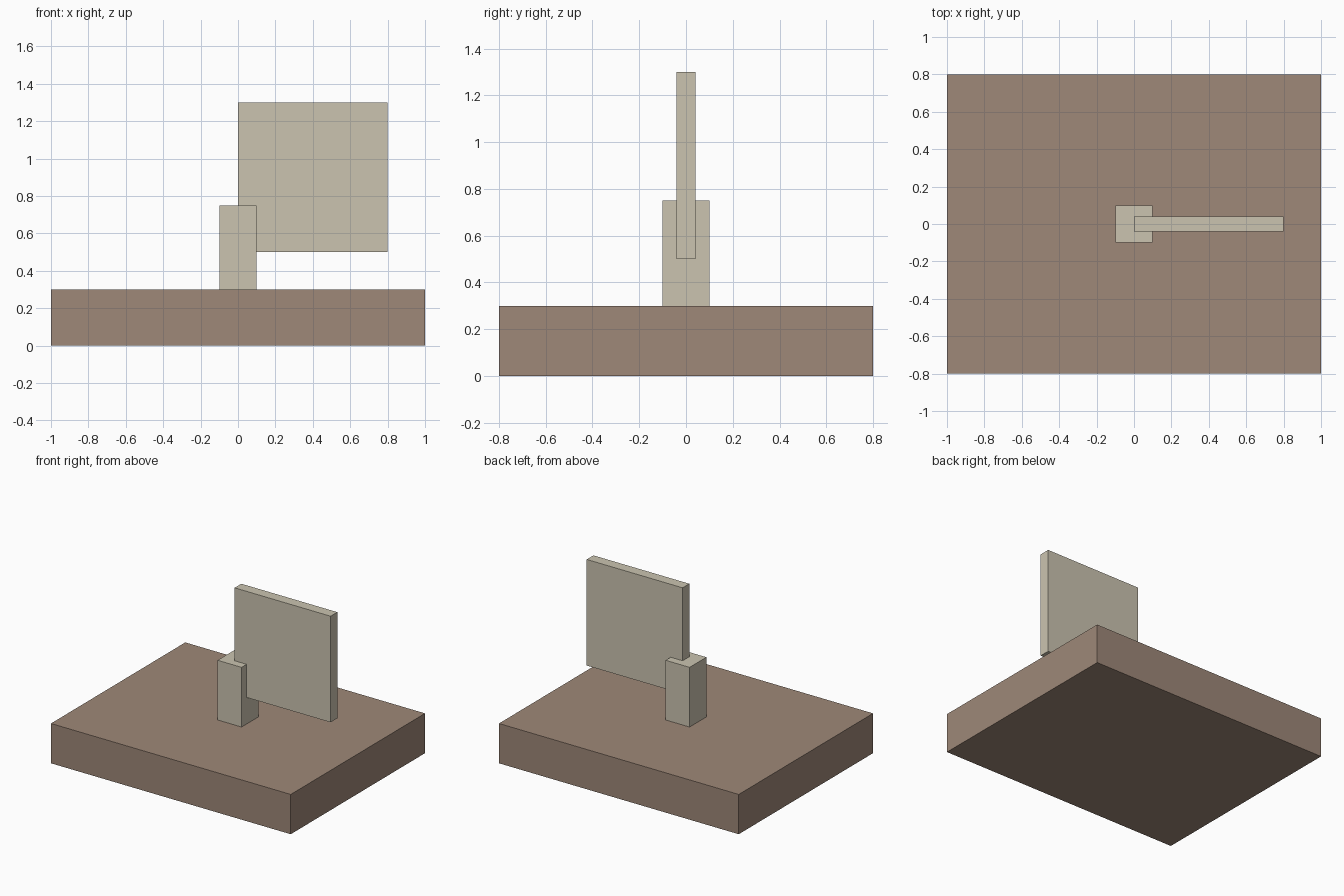
import bpy

default_cube = bpy.data.objects.get("Cube")
if default_cube:
    bpy.data.objects.remove(default_cube, do_unlink=True)


def make_material(name, rgb):
    mat = bpy.data.materials.new(name)
    mat.use_nodes = True
    colour = (*rgb, 1.0)
    mat.diffuse_color = colour
    for node in mat.node_tree.nodes:
        if node.type == "BSDF_PRINCIPLED":
            node.inputs["Base Color"].default_value = colour
    return mat


def box(name, low, high, mat):
    """Axis-aligned box spanning two opposite corners."""
    centre = [(a + b) / 2 for a, b in zip(low, high)]
    bpy.ops.mesh.primitive_cube_add(size=1, location=centre)
    obj = bpy.context.object
    obj.name = name
    obj.scale = [b - a for a, b in zip(low, high)]
    bpy.ops.object.transform_apply(location=False, rotation=False, scale=True)
    obj.data.materials.append(mat)
    return obj


brown = make_material("warm brown", (0.342, 0.246, 0.188))
beige = make_material("pale beige", (0.597, 0.552, 0.434))

# Broad slab that everything stands on
box("base_slab", (-1, -0.8, 0), (1, 0.8, 0.3), brown)

# Short square post at the centre of the slab
box("post", (-0.1, -0.1, 0.3), (0.1, 0.1, 0.75), beige)

# Thin upright panel held in the post, reaching out to the left
box("panel", (0, -0.04, 0.5), (0.8, 0.04, 1.3), beige)
